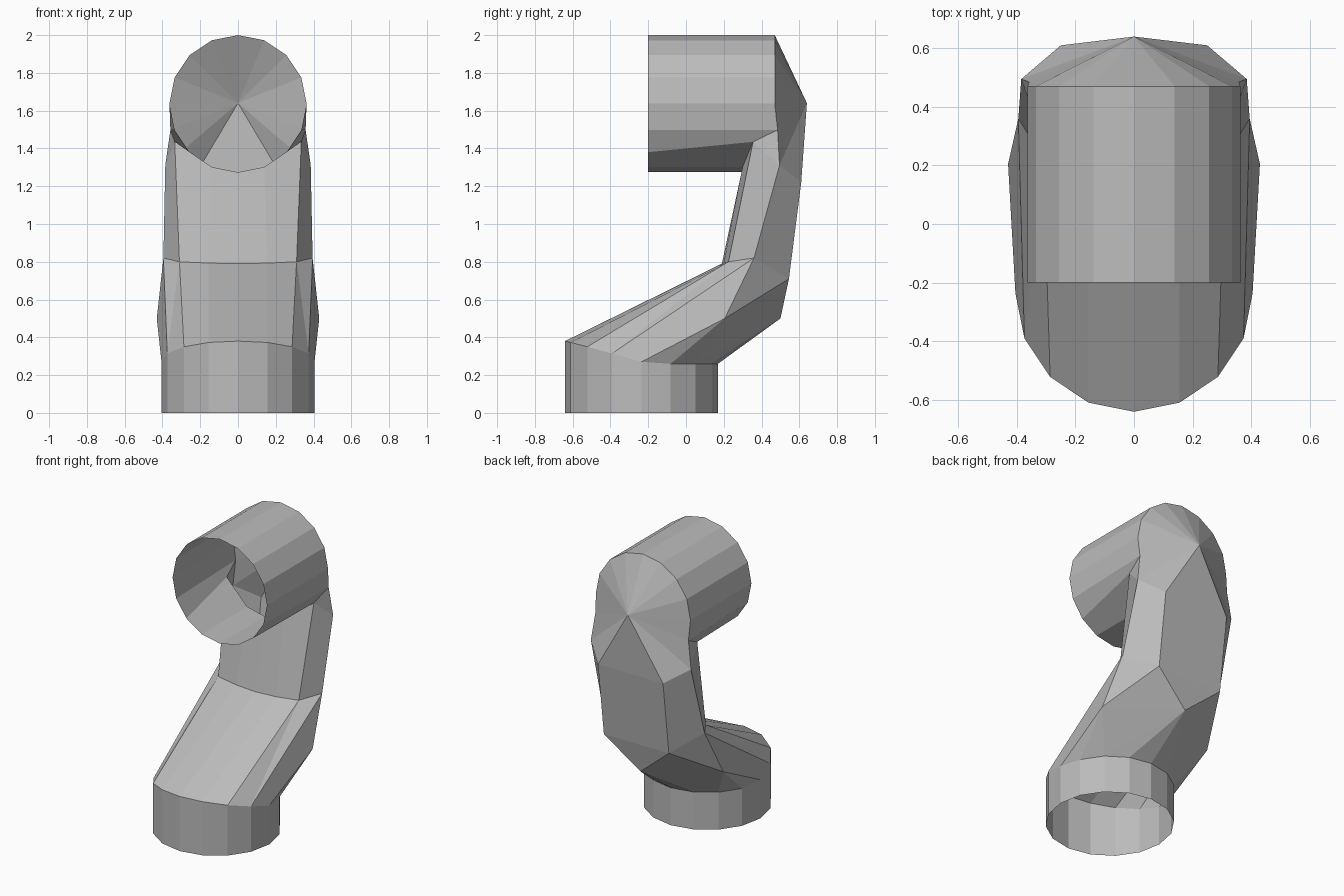
import bpy, bmesh, math

if "Cube" in bpy.data.objects:
    bpy.data.objects.remove(bpy.data.objects["Cube"])

grey = bpy.data.materials.new("painted_grey")
grey.diffuse_color = (0.5, 0.5, 0.5, 1)
grey.use_nodes = True
grey.node_tree.nodes["Principled BSDF"].inputs["Base Color"].default_value = grey.diffuse_color

bm = bmesh.new()


def points(coords):
    return [bm.verts.new(c) for c in coords]


def skin(*loops):
    for loop in loops:
        bm.faces.new(loop)


def bridge(a, b):
    for i in range(len(a) - 1):
        skin((a[i], a[i + 1], b[i + 1], b[i]))


# Only the right half is built; it is mirrored at the end.
step = math.pi / 8
half = [(math.sin(i * step), -math.cos(i * step)) for i in range(9)]

# Base collar, open below, with a rim raised at the front
rim_z = [0.38, 0.373, 0.35, 0.315, 0.27, 0.26, 0.26, 0.26, 0.26]
foot = points((0.405 * s, -0.236 + 0.405 * c, 0) for s, c in half)
rim = points((0.405 * s, -0.236 + 0.405 * c, z) for (s, c), z in zip(half, rim_z))
bridge(foot, rim)

# Bend at the bottom of the neck: front crease, sides, underside and back
front = points([(0, 0.19, 0.79), (0.155, 0.2, 0.793), (0.31, 0.225, 0.80)])
side, hip, heel, back, back_mid = points([
    (0.395, 0.36, 0.82), (0.43, 0.205, 0.5), (0, 0.5, 0.5),
    (0.25, 0.545, 0.71), (0, 0.545, 0.71)])
bridge(rim[:3], front)
skin((rim[2], rim[3], front[2]), (rim[3], side, front[2]),
     (rim[3], rim[4], side), (rim[4], hip, side),
     (rim[4], rim[5], hip), (rim[5], rim[6], hip), (rim[6], heel, hip),
     (rim[6], rim[7], heel), (rim[7], rim[8], heel),
     (hip, heel, back), (hip, back, side), (heel, back_mid, back))

# Horizontal mouth, open at the front, its lower edge meeting the neck
mouth = points((0.363 * s, -0.2, 1.637 + 0.363 * c) for s, c in half)
throat = points([(0, 0.295, 1.274), (0.139, 0.30, 1.302),
                 (0.335, 0.355, 1.435), (0.358, 0.485, 1.498)]
                + [(0.363 * s, 0.47, 1.637 + 0.363 * c) for s, c in half[4:]])
bridge(mouth, throat)

# Neck and pointed rear cap
shoulder, nape, nape_mid, tip = points([
    (0.385, 0.495, 1.31), (0.25, 0.61, 1.22), (0, 0.61, 1.22), (0, 0.64, 1.64)])
bridge(front, throat[:3])
skin((front[2], side, shoulder, throat[2]), (throat[2], shoulder, throat[3]),
     (side, back, nape, shoulder), (back, back_mid, nape_mid, nape),
     (throat[3], shoulder, tip), (shoulder, nape, tip), (nape, nape_mid, tip))
for i in range(3, 8):
    skin((throat[i], throat[i + 1], tip))

# Mirror into the full pipe
copy = bmesh.ops.duplicate(bm, geom=bm.verts[:] + bm.edges[:] + bm.faces[:])["geom"]
for v in copy:
    if isinstance(v, bmesh.types.BMVert):
        v.co.x *= -1
bmesh.ops.remove_doubles(bm, verts=bm.verts[:], dist=0.0005)
bmesh.ops.recalc_face_normals(bm, faces=bm.faces[:])

mesh = bpy.data.meshes.new("vent_pipe")
bm.to_mesh(mesh)
bm.free()
mesh.materials.append(grey)
bpy.context.collection.objects.link(bpy.data.objects.new("vent_pipe", mesh))
